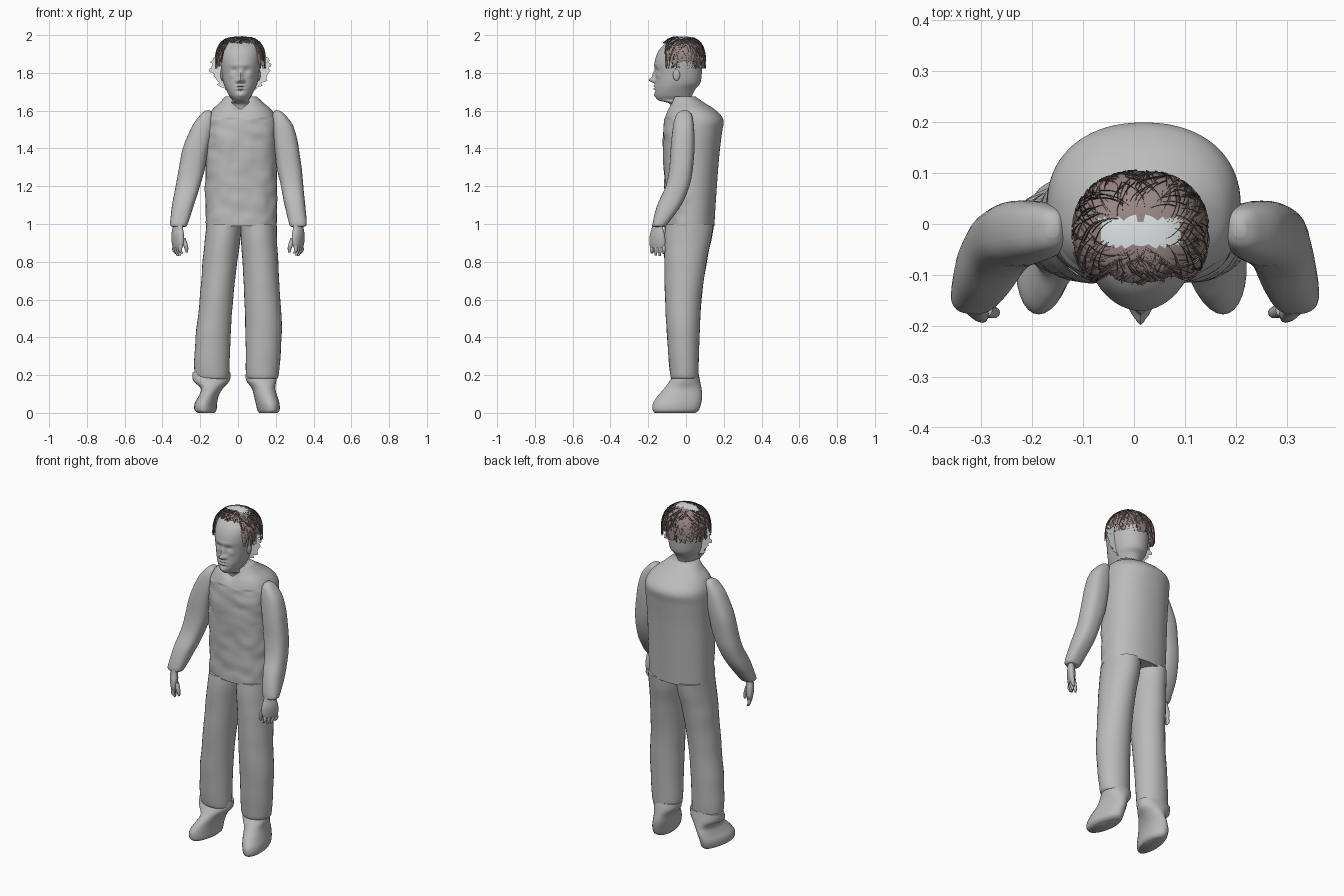
import bpy, bmesh, math, random
from mathutils import Vector, noise

random.seed(4)
if "Cube" in bpy.data.objects:
    bpy.data.objects.remove(bpy.data.objects["Cube"])
CX = 0.013  # body centre line


def material(name, rgb):
    m = bpy.data.materials.new(name)
    m.use_nodes = True
    m.diffuse_color = (*rgb, 1)
    m.node_tree.nodes["Principled BSDF"].inputs["Base Color"].default_value = (*rgb, 1)
    return m


GREY = material("plain grey", (0.5, 0.5, 0.5))
PALE = material("pale scalp", (0.74, 0.77, 0.77))
ROSE = material("rose brown hair", (0.31, 0.24, 0.23))
DARK = material("dark brown hair", (0.06, 0.042, 0.04))


def finish(name, bm, mats, smooth=True, angle=50):
    me = bpy.data.meshes.new(name)
    bm.to_mesh(me)
    bm.free()
    for m in mats:
        me.materials.append(m)
    ob = bpy.data.objects.new(name, me)
    bpy.context.collection.objects.link(ob)
    if smooth:
        bpy.ops.object.select_all(action="DESELECT")
        ob.select_set(True)
        bpy.context.view_layer.objects.active = ob
        bpy.ops.object.shade_smooth_by_angle(angle=math.radians(angle))


def spline(rows, steps):
    """Smooth in-between rows through the given ones."""
    out = []
    for i in range(len(rows) - 1):
        a, b, c, d = (rows[max(0, min(len(rows) - 1, i + k))] for k in (-1, 0, 1, 2))
        for s in range(steps):
            t = s / steps
            out.append([q + t / 2 * (r - p + t * (2 * p - 5 * q + 4 * r - u + t * (3 * (q - r) + u - p)))
                        for p, q, r, u in zip(a, b, c, d)])
    return out + [list(rows[-1])]


def power_of(v, e):
    return math.copysign(abs(v) ** e, v)


def loft(name, rows, segs=32, steps=5, power=2.0, front=None, tweak=None):
    """Skin rings given as z, x min, x max, y min, y max; front squares off the -y half."""
    bm = bmesh.new()
    rings = []
    for z, x0, x1, y0, y1 in spline(rows, steps):
        ring = []
        for k in range(segs):
            a = math.tau * k / segs
            c, s = math.cos(a), math.sin(a)
            e = 2 / (front if front and s < 0 else power)
            p = Vector(((x0 + x1) / 2 + (x1 - x0) / 2 * power_of(c, e),
                        (y0 + y1) / 2 + (y1 - y0) / 2 * power_of(s, e), z))
            ring.append(bm.verts.new(tweak(p) if tweak else p))
        rings.append(ring)
    for lo, hi in zip(rings, rings[1:]):
        for k in range(segs):
            n = (k + 1) % segs
            bm.faces.new((lo[k], lo[n], hi[n], hi[k]))
    bm.faces.new(rings[0])
    bm.faces.new(rings[-1])
    bmesh.ops.recalc_face_normals(bm, faces=bm.faces)
    finish(name, bm, [GREY])


def blob(name, centre, size):
    bm = bmesh.new()
    bmesh.ops.create_uvsphere(bm, u_segments=16, v_segments=10, radius=1)
    bmesh.ops.scale(bm, vec=size, verts=bm.verts)
    bmesh.ops.translate(bm, vec=centre, verts=bm.verts)
    finish(name, bm, [GREY])


def wrinkle(amount, sx, sz):
    def f(p):
        n = noise.noise(Vector((p.x * sx, p.y * sx, p.z * sz)))
        return p + Vector((p.x - CX, p.y, 0)).normalized() * n * amount
    return f


# Jacket with a V opening at the front of the collar
folds = wrinkle(0.008, 15, 19)


def jacket_shape(p):
    if p.z > 1.56:
        if p.y < 0:
            p.z -= 0.05 * max(0, 1 - abs(p.x - CX) / 0.06) * min(1, (p.z - 1.56) / 0.1)
        return p
    return folds(p) if p.y < 0.02 else p


loft("jacket", [(0.99, -.17, .205, -.11, .15), (1.15, -.172, .206, -.112, .16),
                (1.35, -.172, .207, -.12, .175), (1.48, -.172, .21, -.12, .19),
                (1.55, -.166, .205, -.115, .198), (1.6, -.14, .182, -.1, .16),
                (1.64, -.1, .137, -.08, .1), (1.675, -.068, .1, -.068, .05)],
     segs=72, steps=10, power=2.2, front=2.6, tweak=jacket_shape)

# Trousers
cloth = wrinkle(0.004, 6, 9)
loft("right_trouser_leg", [(0.18, -.215, -.05, -.075, .06), (0.21, -.23, -.045, -.085, .065),
                           (0.4, -.225, -.04, -.1, .072), (0.6, -.203, -.026, -.11, .082),
                           (0.8, -.188, -.004, -.115, .11), (0.92, -.175, .013, -.115, .135),
                           (1.0, -.168, .018, -.11, .148)], tweak=cloth)
loft("left_trouser_leg", [(0.18, .055, .2, -.075, .06), (0.21, .042, .217, -.085, .065),
                          (0.4, .04, .23, -.1, .072), (0.6, .034, .225, -.11, .082),
                          (0.8, .025, .213, -.115, .11), (0.92, .015, .206, -.115, .135),
                          (1.0, .014, .203, -.11, .148)], tweak=cloth)


# Slippers, toes turned slightly outwards
def toe_out(side):
    return lambda p: p + Vector((side * -0.12 * min(p.y + 0.05, 0.06), 0, 0))


loft("right_shoe", [(0, -.21, -.125, -.165, .05), (.015, -.228, -.115, -.176, .068),
                    (.05, -.228, -.113, -.175, .08), (.09, -.208, -.106, -.15, .086),
                    (.13, -.2, -.085, -.115, .082), (.17, -.242, -.05, -.085, .074),
                    (.215, -.248, -.045, -.06, .065)], tweak=toe_out(-1))
loft("left_shoe", [(0, .113, .205, -.165, .05), (.015, .104, .218, -.176, .068),
                   (.05, .096, .218, -.175, .08), (.09, .088, .208, -.15, .086),
                   (.13, .078, .2, -.115, .082), (.17, .05, .208, -.085, .074),
                   (.205, .045, .21, -.06, .065)], tweak=toe_out(1))

# Sleeves
loft("right_sleeve", [(0.985, -.345, -.28, -.165, -.11), (1.0, -.36, -.268, -.177, -.098),
                      (1.1, -.35, -.235, -.152, -.025), (1.2, -.33, -.202, -.108, .018),
                      (1.3, -.313, -.175, -.088, .037), (1.42, -.285, -.15, -.08, .046),
                      (1.52, -.243, -.13, -.068, .042), (1.58, -.195, -.133, -.05, .03),
                      (1.6, -.17, -.145, -.025, .01)], power=2.5, tweak=cloth)
loft("left_sleeve", [(0.985, .285, .345, -.165, -.11), (1.0, .27, .364, -.177, -.098),
                     (1.1, .247, .357, -.152, -.025), (1.2, .228, .347, -.108, .018),
                     (1.3, .205, .336, -.088, .037), (1.42, .19, .32, -.08, .046),
                     (1.52, .178, .293, -.068, .042), (1.58, .182, .248, -.05, .03),
                     (1.6, .195, .22, -.025, .01)], power=2.5, tweak=cloth)


# Hands: palm, four fingers and a thumb on a slanted line
def tube(name, path, radius):
    loft(name, [(z, x - r * radius, x + r * radius, y - r * radius, y + r * radius)
                for x, y, z, r in path], segs=10, steps=3)


for side, label in ((-1, "right"), (1, "left")):
    def slant(p, side=side):
        return Vector((side * (0.32 + p.x + 0.5 * p.y), -0.15 + p.y, p.z))

    loft(label + "_palm", [(.873, -.016, .016, -.038, .034), (.9, -.023, .023, -.044, .041),
                           (.94, -.027, .027, -.042, .038), (.975, -.024, .024, -.032, .03),
                           (1.0, -.023, .023, -.028, .026)], segs=20, tweak=slant)
    for i, tip in enumerate((.845, .832, .83, .842)):
        q = -0.031 + i * 0.021
        base, mid, end = (slant(Vector((dx, q, z))) for dx, z in ((0, .885), (.002, .86), (-.008, tip)))
        tube(f"{label}_finger_{i + 1}", [(*end, .55), (*mid, .95), (*base, 1)], .0105)
    tube(label + "_thumb", [(side * .272, -.172, .85, .55), (side * .275, -.174, .88, 1),
                            (side * .293, -.168, .925, 1.3)], .0115)

# Head: features as soft bumps on the front (offset, z, width, height, depth)
FEATURES = [(0, 1.762, .014, .013, .033), (0, 1.79, .011, .02, .016), (0, 1.842, .05, .01, .005),
            (.034, 1.815, .015, .011, -.009), (.016, 1.756, .008, .009, .01),
            (0, 1.731, .022, .005, .008), (0, 1.716, .019, .005, .008), (0, 1.7235, .024, .0025, -.005),
            (0, 1.703, .02, .006, -.005), (0, 1.68, .018, .01, .006), (.05, 1.785, .014, .014, .004)]


def face(p):
    if p.y < -0.09:
        dx = abs(p.x - CX)
        p.y -= sum(d * math.exp(-((dx - x) / w) ** 2 - ((p.z - z) / h) ** 2) for x, z, w, h, d in FEATURES)
    return p


loft("head", [(1.58, -.05, .075, -.075, .035), (1.635, -.047, .073, -.085, .03),
              (1.655, -.03, .057, -.145, .03), (1.68, -.047, .072, -.163, .033),
              (1.715, -.064, .09, -.166, .05), (1.745, -.077, .102, -.164, .075),
              (1.79, -.086, .111, -.162, .083), (1.86, -.093, .118, -.165, .086),
              (1.92, -.092, .117, -.143, .086), (1.96, -.075, .1, -.1, .06),
              (1.975, -.02, .045, -.05, 0)], segs=112, steps=9, power=2.1, tweak=face)
for side, label in ((-1, "right"), (1, "left")):
    blob(label + "_eye", (CX + side * .034, -.135, 1.815), (.013, .012, .008))
    blob(label + "_ear", (CX + side * .096, -.05, 1.79), (.01, .019, .032))


# Hair cap: squarish dome reaching down over the temples, cut high over the forehead
def dome(az, t, grow=1.0):
    """Point on the cap; t runs from crown 0 to rim 1."""
    front = abs((az + math.pi / 2 + math.pi) % math.tau - math.pi)
    open_up = max(0, min(1, (0.78 - front) / 0.14))
    tilt = t * (1.6 - 0.8 * open_up)
    c, s = math.cos(tilt), math.sin(tilt)
    r = s ** 0.75 * grow
    return Vector((CX + .133 * r * power_of(math.cos(az), .88), -.02 + .124 * r * power_of(math.sin(az), .88),
                   1.85 + .143 * grow * power_of(c, .75)))


bm = bmesh.new()
SEG, ROWS = 72, 16
grid = [[bm.verts.new(dome(math.tau * k / SEG, (j + .15) / ROWS + (random.uniform(-.08, .06) if j == ROWS else 0)))
         for k in range(SEG)] for j in range(ROWS + 1)]
for j in range(ROWS):
    for k in range(SEG):
        n = (k + 1) % SEG
        f = bm.faces.new((grid[j][k], grid[j + 1][k], grid[j + 1][n], grid[j][n]))
        c = f.calc_center_median()
        f.material_index = int(abs(c.x - CX) < .08 and abs(c.y + .016) < .027 and c.z > 1.95)
bm.faces.new(grid[0]).material_index = 1
bmesh.ops.recalc_face_normals(bm, faces=bm.faces)
finish("hair_cap", bm, [ROSE, PALE], angle=40)


# Thin fins of hair standing on edge and crossing each other over the cap
def fins(name, count, mat, start, end, height):
    bm = bmesh.new()
    for i in range(count):
        az, t = random.uniform(0, math.tau), random.uniform(start, end)
        turn = random.choice((-1, 1)) * random.uniform(.02, .2) / (t + .1)
        fall = random.uniform(.12, .35)
        pairs = []
        for s in range(6):
            here = az + turn * s / 5, min(1.05, t + fall * s / 5)
            pairs.append([bm.verts.new(dome(*here, g)) for g in (.99, 1.002 + height * (1 + s / 5))])
        for a, b in zip(pairs, pairs[1:]):
            bm.faces.new((a[0], a[1], b[1], b[0]))
    finish(name, bm, [mat], smooth=False)


fins("rose_hair_fins", 260, ROSE, .25, .92, .011)
fins("dark_hair_fins", 170, DARK, .15, .85, .012)

# Pale frayed wisps standing out beside the face
for side, label in ((-1, "right"), (1, "left")):
    bm = bmesh.new()
    previous = None
    for i in range(31):
        u = i / 30
        z = 1.93 - .22 * u
        out = .09 + .068 * math.sin(math.pi * min(1, u * 1.05)) ** 0.8 + random.uniform(-.014, .01)
        pair = [bm.verts.new((CX + side * x, -.03, z + random.uniform(-.002, .002))) for x in (.06, out)]
        if previous:
            bm.faces.new((previous[0], previous[1], pair[1], pair[0]))
        previous = pair
    finish(label + "_wisps", bm, [PALE], smooth=False)
